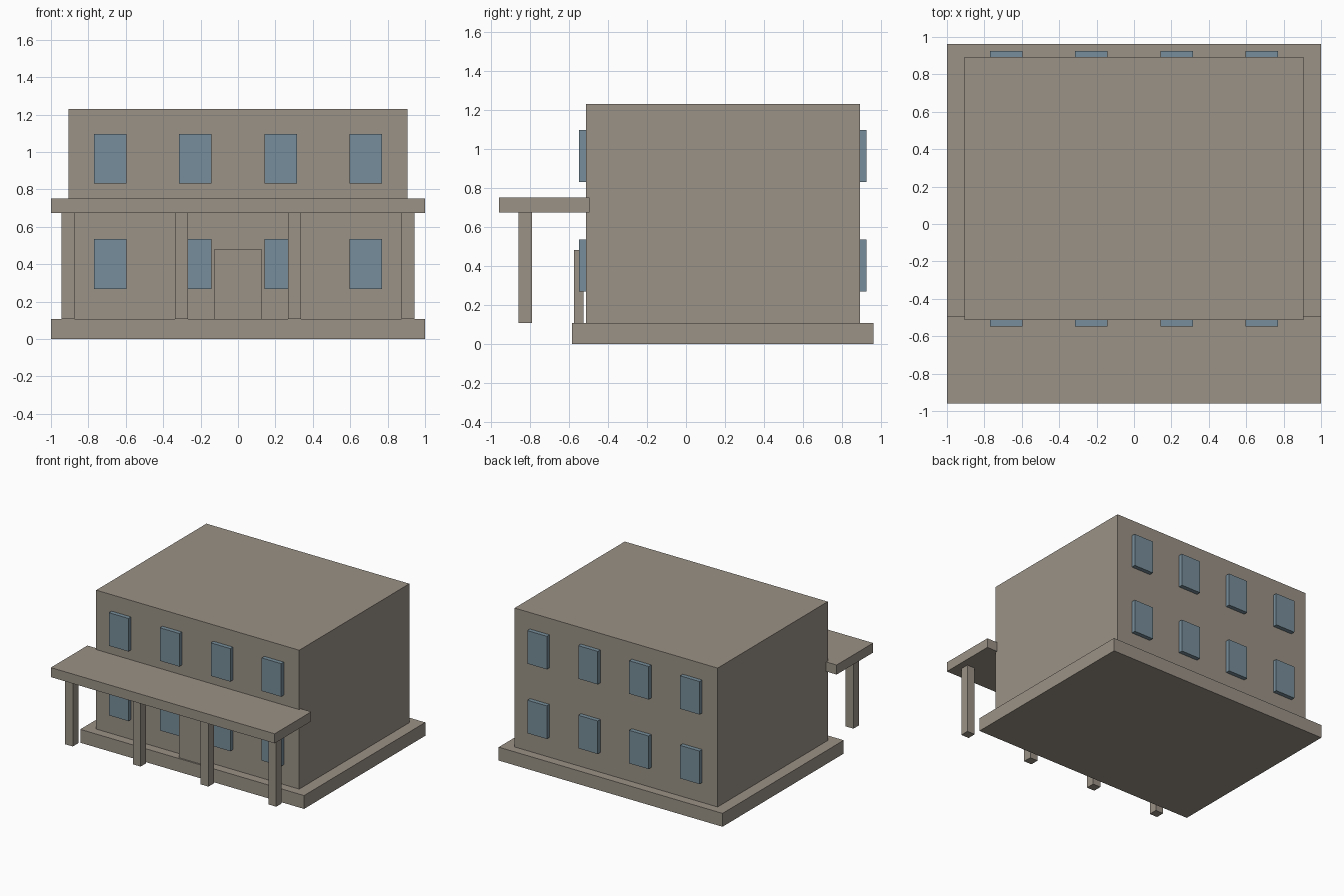
import bpy
import bmesh
from mathutils import Vector

cube = bpy.data.objects.get("Cube")
if cube:
    bpy.data.objects.remove(cube, do_unlink=True)


def make_material(name, rgb):
    mat = bpy.data.materials.new(name)
    mat.use_nodes = True
    colour = (*rgb, 1)
    mat.diffuse_color = colour
    mat.node_tree.nodes["Principled BSDF"].inputs["Base Color"].default_value = colour
    return mat


def box(name, x, y, z, mat):
    """Box spanning the given (min, max) range on each axis."""
    low, high = (Vector(corner) for corner in zip(x, y, z))
    bm = bmesh.new()
    bmesh.ops.create_cube(bm, size=1)
    bmesh.ops.scale(bm, vec=high - low, verts=bm.verts)
    mesh = bpy.data.meshes.new(name)
    bm.to_mesh(mesh)
    bm.free()
    mesh.materials.append(mat)
    obj = bpy.data.objects.new(name, mesh)
    obj.location = (low + high) / 2
    bpy.context.scene.collection.objects.link(obj)
    return obj


def around(centre, width):
    return (centre - width / 2, centre + width / 2)


stone = make_material("warm grey stone", (0.325, 0.287, 0.24))
glass = make_material("dull blue glass", (0.185, 0.27, 0.325))

base_top = 0.108
wall_x = 0.907
front, back = -0.514, 0.892
canopy_z = (0.673, 0.75)

# Foundation and main block
box("foundation", (-1, 1), (-0.585, 0.962), (0, base_top), stone)
box("main_block", (-wall_x, wall_x), (front, back), (base_top, 1.23), stone)

# Porch canopy and its row of posts
box("porch_canopy", (-1, 1), (-0.96, -0.494), canopy_z, stone)
for i in range(4):
    x = 0.606 * (i - 1.5)
    box(f"porch_post_{i + 1}", around(x, 0.07), around(-0.825, 0.07),
        (base_top, canopy_z[0]), stone)

# Front door
box("front_door", around(0, 0.252), (-0.573, -0.525), (base_top, 0.482), stone)

# Windows: two storeys on the front and back walls
for side, wall in (("front", front), ("back", back)):
    for storey, z in (("lower", 0.402), ("upper", 0.964)):
        for i in range(4):
            x = 0.455 * (i - 1.5)
            box(f"{side}_{storey}_window_{i + 1}", around(x, 0.174),
                around(wall, 0.068), around(z, 0.267), glass)
